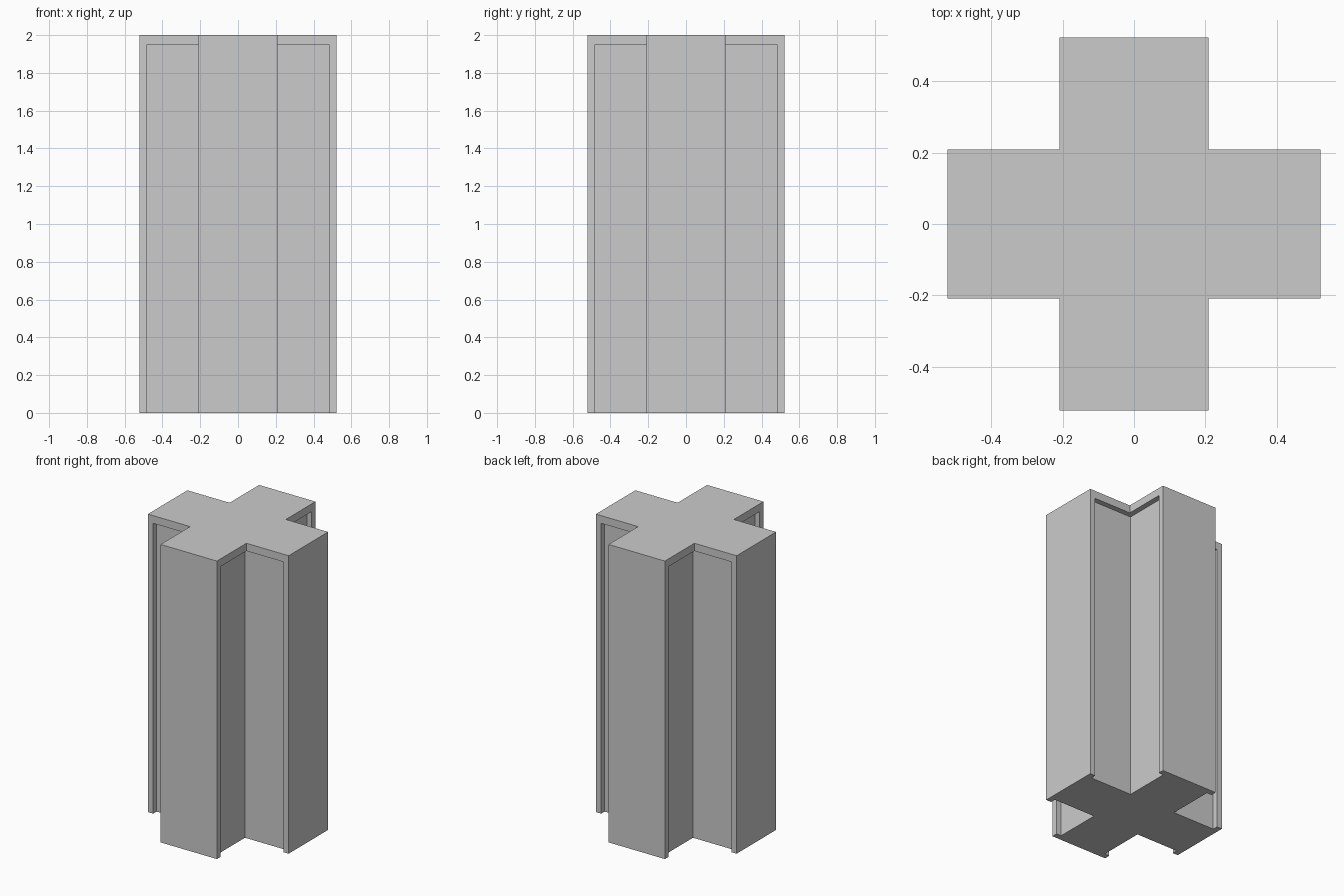
import bpy, bmesh

if "Cube" in bpy.data.objects:
    bpy.data.objects.remove(bpy.data.objects["Cube"])

H = 2.0        # overall height
R = 0.5225     # reach of each arm
A = 0.209      # half width of each arm
LIP = 0.039    # width of the raised rim at arm ends
DEPTH = 0.036  # panel recess depth
TOP = 0.052    # thickness of the cap slab


def prism(name, points, z0, z1):
    bm = bmesh.new()
    face = bm.faces.new([bm.verts.new((x, y, z0)) for x, y in points])
    ext = bmesh.ops.extrude_face_region(bm, geom=[face])
    verts = [g for g in ext["geom"] if isinstance(g, bmesh.types.BMVert)]
    bmesh.ops.translate(bm, verts=verts, vec=(0, 0, z1 - z0))
    bmesh.ops.recalc_face_normals(bm, faces=bm.faces)
    mesh = bpy.data.meshes.new(name)
    bm.to_mesh(mesh)
    bm.free()
    obj = bpy.data.objects.new(name, mesh)
    bpy.context.collection.objects.link(obj)
    return obj


# Cross-shaped column: one arm's outline turned four times
outline = []
arm = [(A, -A), (R, -A), (R, A)]
for _ in range(4):
    outline += arm
    arm = [(-y, x) for x, y in arm]
column = prism("cross_column", outline, 0, H)

# Recessed panels cut in the four inner corners, open at the foot
lo, hi = A - DEPTH, R - LIP
cutters = []
for sx in (-1, 1):
    for sy in (-1, 1):
        pts = [(sx * x, sy * y) for x, y in ((lo, lo), (hi, lo), (hi, hi), (lo, hi))]
        cutter = prism("corner_cutter", pts, -0.2, H - TOP)
        cutter.hide_render = True
        cutters.append(cutter)
        mod = column.modifiers.new("corner_recess", "BOOLEAN")
        mod.operation = "DIFFERENCE"
        mod.solver = "EXACT"
        mod.object = cutter

# Bake the recesses and drop the cutters
bpy.context.view_layer.update()
deps = bpy.context.evaluated_depsgraph_get()
baked = bpy.data.meshes.new_from_object(column.evaluated_get(deps))
column.modifiers.clear()
column.data = baked
for cutter in cutters:
    bpy.data.objects.remove(cutter)
